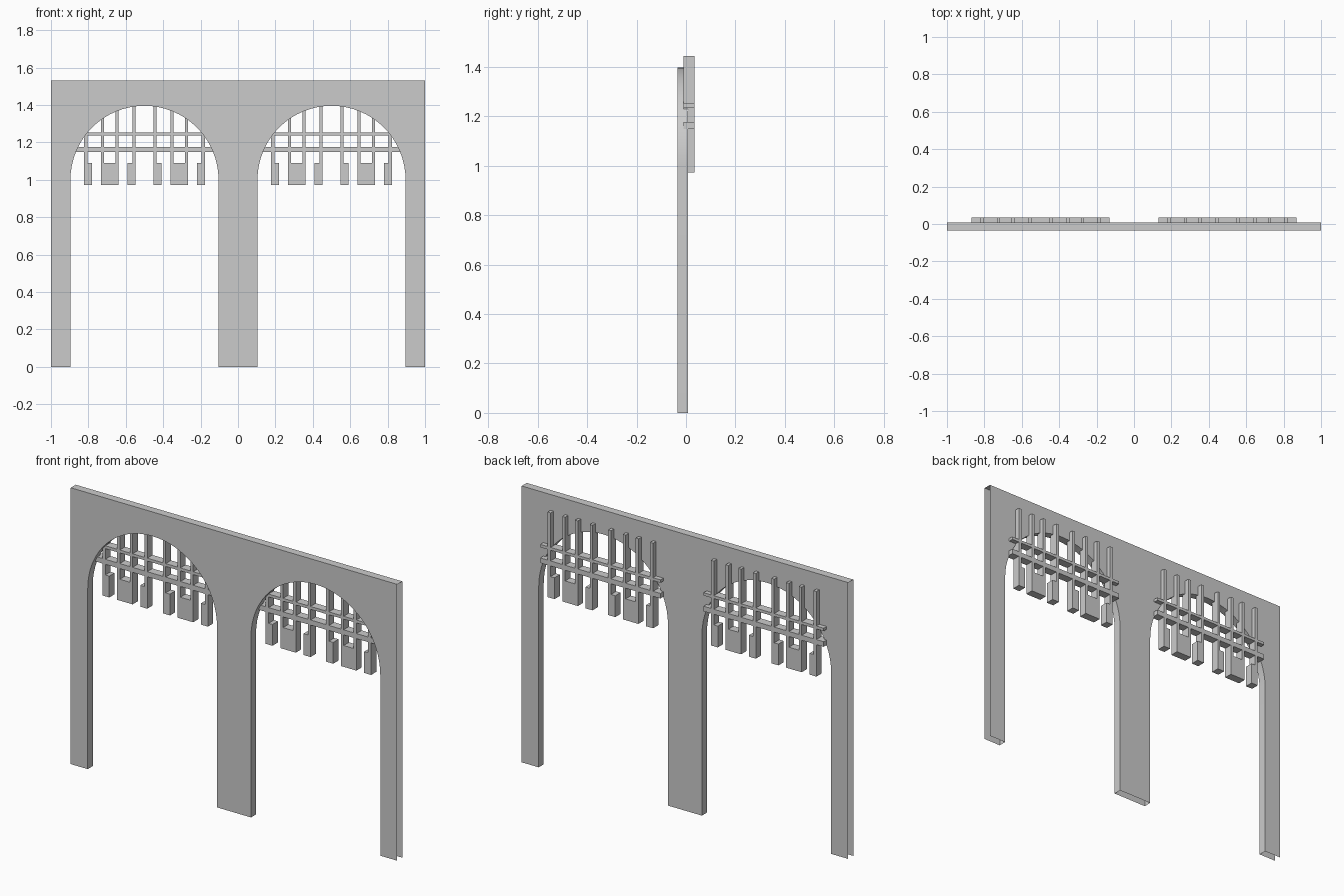
import bpy, bmesh, math

if "Cube" in bpy.data.objects:
    bpy.data.objects.remove(bpy.data.objects["Cube"])

WALL_FRONT, WALL_BACK = -0.035, 0.009
GRILLE_FRONT, GRILLE_BACK = -0.011, 0.035
HEIGHT, SPRING, RADIUS, CENTRE = 1.53, 1.0, 0.396, 0.5
SEGMENTS = 32


def add_object(name, bm):
    mesh = bpy.data.meshes.new(name)
    bm.to_mesh(mesh)
    bm.free()
    obj = bpy.data.objects.new(name, mesh)
    bpy.context.collection.objects.link(obj)
    return obj


def boxes(name, rects):
    """One object made of boxes, each given as (x0, x1, z0, z1)."""
    bm = bmesh.new()
    for x0, x1, z0, z1 in rects:
        verts = bmesh.ops.create_cube(bm, size=1)["verts"]
        for v in verts:
            v.co.x = x1 if v.co.x > 0 else x0
            v.co.y = GRILLE_BACK if v.co.y > 0 else GRILLE_FRONT
            v.co.z = z1 if v.co.z > 0 else z0
    return add_object(name, bm)


# Double-arched wall, open at the feet and at both outer ends
outline = [(-1, 0)]
for cx in (-CENTRE, CENTRE):
    outline.append((cx - RADIUS, 0))
    for i in range(SEGMENTS + 1):
        a = math.pi * (1 - i / SEGMENTS)
        outline.append((cx + RADIUS * math.cos(a), SPRING + RADIUS * math.sin(a)))
    outline.append((cx + RADIUS, 0))
outline += [(1, 0), (1, HEIGHT), (-1, HEIGHT)]

bm = bmesh.new()
front = [bm.verts.new((x, WALL_FRONT, z)) for x, z in outline]
back = [bm.verts.new((x, WALL_BACK, z)) for x, z in outline]
bm.faces.new(front)
bm.faces.new(back[::-1])
for i, (x, z) in enumerate(outline):
    j = (i + 1) % len(outline)
    x2, z2 = outline[j]
    is_foot = z == 0 and z2 == 0
    is_end = abs(x) == 1 and x == x2
    if not (is_foot or is_end):
        bm.faces.new((front[j], front[i], back[i], back[j]))
bmesh.ops.recalc_face_normals(bm, faces=bm.faces)
# keep the top face pointing upward and everything consistent with it
top = max(bm.faces, key=lambda f: f.calc_center_median().z)
if top.normal.z < 0:
    bmesh.ops.reverse_faces(bm, faces=bm.faces)
wall = add_object("arched_wall", bm)
bpy.context.view_layer.objects.active = wall
wall.select_set(True)
bpy.ops.object.shade_smooth_by_angle(angle=math.radians(30))
wall.select_set(False)

# Hanging grille in each arch: offsets from the arch centre, mirrored
BLOCKS = [(0.048, 0.091), (0.138, 0.233), (0.281, 0.323)]
BARS = [(0.048, 0.065), (0.138, 0.155), (0.216, 0.233), (0.305, 0.323)]


def mirrored(cx, spans, z0, z1):
    return [(cx + min(s * a, s * b), cx + max(s * a, s * b), z0, z1)
            for s in (-1, 1) for a, b in spans]


for side, cx in (("left", -CENTRE), ("right", CENTRE)):
    boxes(side + "_grille_end_blocks", mirrored(cx, BLOCKS, 0.972, 1.09))
    boxes(side + "_grille_bars", mirrored(cx, BARS, 1.09, 1.443))
    boxes(side + "_grille_rails", [
        (cx - 0.368, cx + 0.368, 1.149, 1.177),
        (cx - 0.368, cx + 0.368, 1.236, 1.252)])
